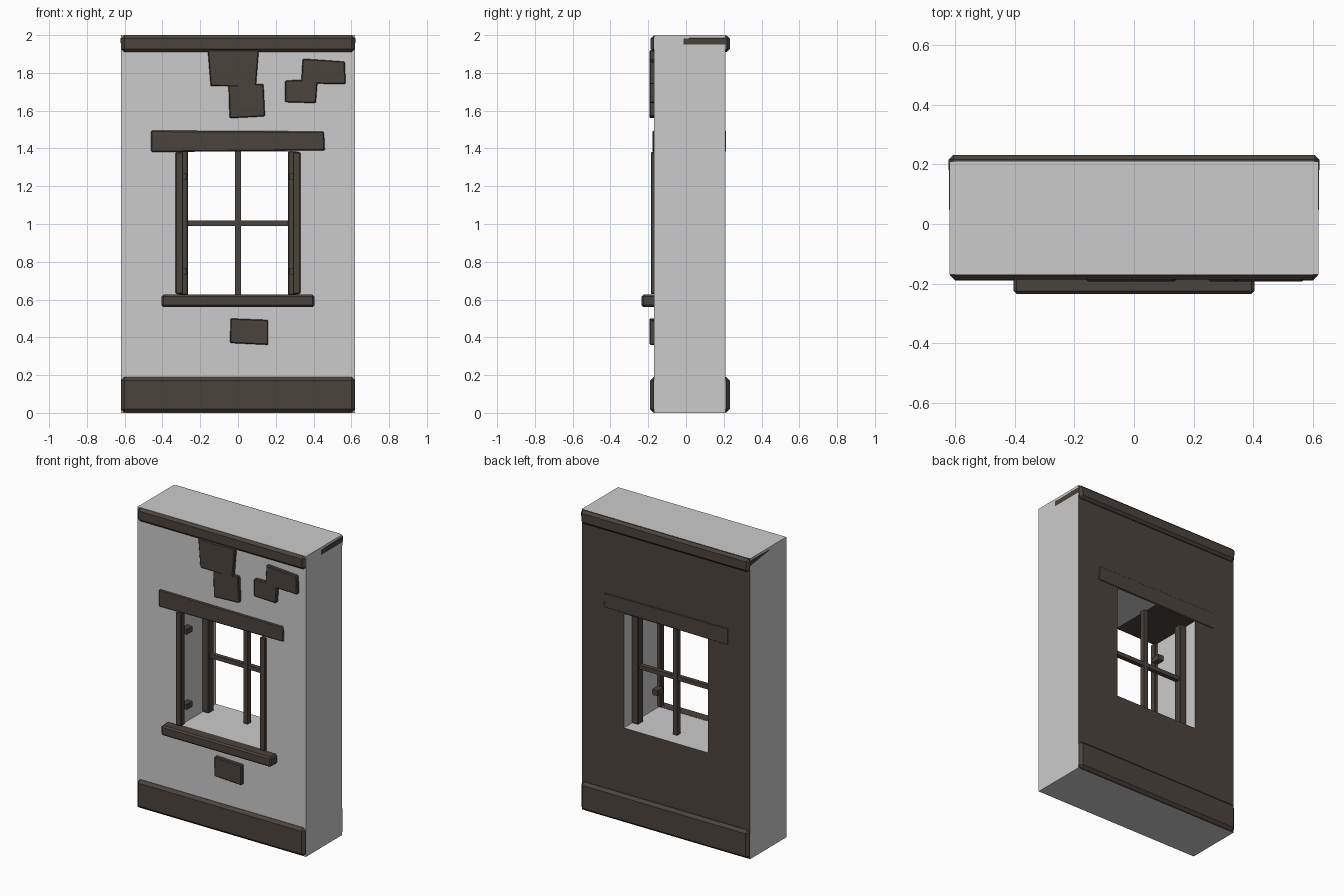
import bpy, bmesh

if "Cube" in bpy.data.objects:
    bpy.data.objects.remove(bpy.data.objects["Cube"])


def material(name, rgb):
    m = bpy.data.materials.new(name)
    m.diffuse_color = (*rgb, 1)
    m.use_nodes = True
    m.node_tree.nodes["Principled BSDF"].inputs["Base Color"].default_value = m.diffuse_color
    return m


PLASTER = material("pale_plaster", (0.6, 0.6, 0.6))
WOOD = material("dark_timber", (0.07, 0.056, 0.047))


def finish(name, bm, mats, bevel=0.0):
    bmesh.ops.recalc_face_normals(bm, faces=bm.faces)
    if bevel:
        bmesh.ops.bevel(bm, geom=list(bm.edges), offset=bevel, segments=1,
                        affect='EDGES', profile=0.5)
    me = bpy.data.meshes.new(name)
    bm.to_mesh(me)
    bm.free()
    for m in mats:
        me.materials.append(m)
    ob = bpy.data.objects.new(name, me)
    bpy.context.collection.objects.link(ob)
    return ob


def slab(name, outline, y0, y1, bevel=0.0):
    """Extrude a four-point (x, z) outline from y0 to y1."""
    bm = bmesh.new()
    a = [bm.verts.new((x, y0, z)) for x, z in outline]
    b = [bm.verts.new((x, y1, z)) for x, z in outline]
    bm.faces.new(a)
    bm.faces.new(b)
    for i in range(4):
        j = (i + 1) % 4
        bm.faces.new((a[i], a[j], b[j], b[i]))
    return finish(name, bm, [WOOD], bevel)


def rect(x0, x1, z0, z1):
    return [(x0, z0), (x1, z0), (x1, z1), (x0, z1)]


# Wall with a window opening; plaster everywhere, timber-coloured back
F, B = -0.17, 0.21
bm = bmesh.new()
rings = [[bm.verts.new((x, y, z)) for x, z in r]
         for r in (rect(-0.62, 0.62, 0, 2), rect(-0.31, 0.31, 0.625, 1.385))
         for y in (F, B)]
of, ob_, inf, inb = rings
for p, q in ((of, inf), (inf, inb), (inb, ob_), (ob_, of)):
    for i in range(4):
        j = (i + 1) % 4
        bm.faces.new((p[i], p[j], q[j], q[i]))
bmesh.ops.recalc_face_normals(bm, faces=bm.faces)
for f in bm.faces:
    f.material_index = 1 if f.normal.y > 0.5 else 0
finish("wall", bm, [PLASTER, WOOD])

# Horizontal beams running through the wall
slab("base_beam", rect(-0.619, 0.619, 0.002, 0.19), -0.19, 0.232, 0.018)
top = slab("top_beam", rect(-0.618, 0.618, 1.91, 1.999), -0.187, 0.232, 0.016)
for v in top.data.vertices:          # upper back corners flare past the wall ends
    if v.co.y > 0.2 and v.co.z > 1.95 and abs(v.co.x) > 0.59:
        v.co.x *= 1.008
slab("lintel", [(-0.46, 1.38), (0.46, 1.39), (0.455, 1.49), (-0.46, 1.495)],
     -0.178, 0.213, 0.006)
slab("window_sill", rect(-0.405, 0.405, 0.56, 0.626), -0.235, -0.15, 0.01)

# Window trim, posts and hinges, mirrored left and right
for side, s in (("left", -1), ("right", 1)):
    slab(side + "_trim", rect(*sorted((s * 0.29, s * 0.33)), 0.63, 1.38),
         -0.186, -0.145, 0.004)
    slab(side + "_post", rect(*sorted((s * 0.265, s * 0.315)), 0.625, 1.385),
         0.07, 0.125, 0.004)
    for k, z in enumerate((0.75, 1.25)):
        slab(f"{side}_hinge_{k}", rect(*sorted((s * 0.272, s * 0.31)), z - 0.018, z + 0.018),
             -0.15, -0.09)

# Crossed glazing bars
slab("vertical_bar", rect(-0.015, 0.015, 0.625, 1.385), 0.08, 0.115)
slab("horizontal_bar", rect(-0.27, 0.27, 0.99, 1.018), 0.083, 0.112)

# Exposed bricks on the front
bricks = [
    [(-0.145, 1.73), (0.095, 1.728), (0.11, 1.92), (-0.16, 1.92)],
    [(-0.045, 1.56), (0.143, 1.57), (0.135, 1.742), (-0.05, 1.735)],
    [(0.335, 1.745), (0.57, 1.74), (0.565, 1.86), (0.342, 1.875)],
    [(0.25, 1.645), (0.412, 1.64), (0.422, 1.765), (0.25, 1.76)],
    [(-0.042, 0.37), (0.16, 0.36), (0.16, 0.492), (-0.04, 0.5)],
]
for i, outline in enumerate(bricks):
    slab(f"brick_{i}", outline, -0.193, -0.15, 0.005)
